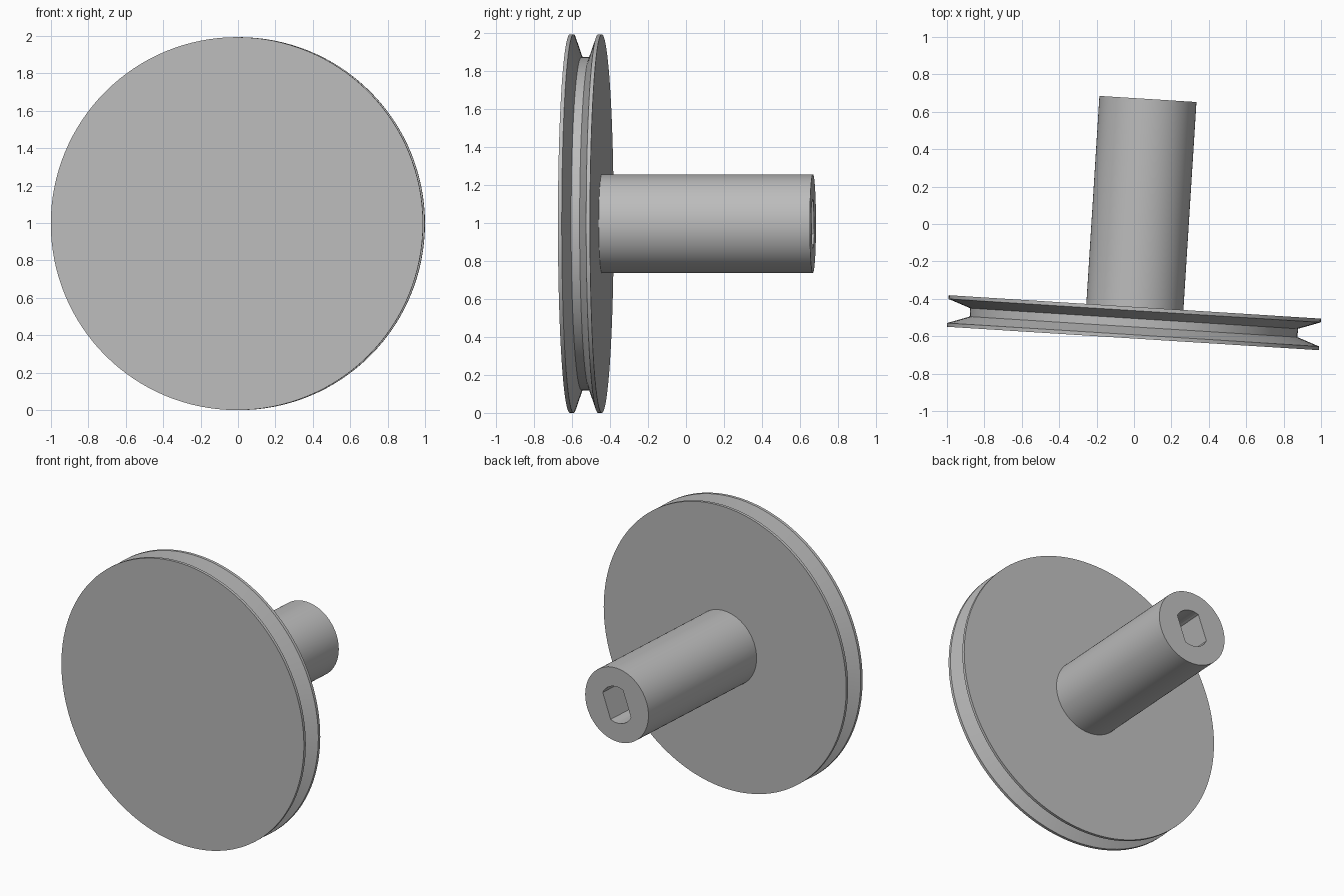
import bpy, bmesh, math
from mathutils import Matrix, Vector

if "Cube" in bpy.data.objects:
    bpy.data.objects.remove(bpy.data.objects["Cube"])

R = 0.997             # flange radius
YAW = math.radians(-3.6)
PLACE = Matrix.Translation((-0.006, -0.612, R)) @ Matrix.Rotation(YAW, 4, 'Z')

grey = bpy.data.materials.new("plain_grey")
grey.diffuse_color = (0.5, 0.5, 0.5, 1)
grey.use_nodes = True
grey.node_tree.nodes["Principled BSDF"].inputs["Base Color"].default_value = grey.diffuse_color


def finish(name, bm):
    bmesh.ops.recalc_face_normals(bm, faces=bm.faces)
    me = bpy.data.meshes.new(name)
    bm.to_mesh(me)
    bm.free()
    me.materials.append(grey)
    ob = bpy.data.objects.new(name, me)
    bpy.context.collection.objects.link(ob)
    ob.matrix_world = PLACE
    return ob


def lathe(name, profile, n=128):
    """Spin (radius, y) points around the local y axis and cap both ends."""
    bm = bmesh.new()
    rings = [[bm.verts.new((r * math.cos(2 * math.pi * i / n), y,
                            r * math.sin(2 * math.pi * i / n)))
              for i in range(n)] for r, y in profile]
    for a, b in zip(rings, rings[1:]):
        for i in range(n):
            j = (i + 1) % n
            bm.faces.new((a[i], a[j], b[j], b[i]))
    bm.faces.new(rings[0])
    bm.faces.new(rings[-1])
    return finish(name, bm)


def smooth(ob):
    bpy.ops.object.select_all(action='DESELECT')
    ob.select_set(True)
    bpy.context.view_layer.objects.active = ob
    bpy.ops.object.shade_smooth_by_angle(angle=math.radians(25))


# Grooved pulley wheel
wheel = lathe("pulley_wheel", [(R, 0), (R, 0.02), (0.878, 0.062), (0.878, 0.107),
                               (R, 0.149), (R, 0.169)])
smooth(wheel)

# Shaft
shaft = lathe("shaft", [(0.26, 0.165), (0.26, 1.283)], 96)

# Socket cutter: circle with two flats, tilted around the axis
r, half, tilt, depth = 0.128, 0.089, math.radians(20.5), 0.6
a0 = math.asin(half / r)
angles = [-a0 + 2 * a0 * k / 12 for k in range(13)]
outline = [(s * r * math.sin(a), s * r * math.cos(a)) for s in (1, -1) for a in angles]
turn = Matrix.Rotation(tilt, 4, 'Y')
bm = bmesh.new()
loop = [bm.verts.new(turn @ Vector((x, 1.283 - depth, z))) for x, z in outline]
base = bm.faces.new(loop)
ext = bmesh.ops.extrude_face_region(bm, geom=[base])
bmesh.ops.translate(bm, vec=(0, depth + 0.1, 0),
                    verts=[v for v in ext["geom"] if isinstance(v, bmesh.types.BMVert)])
cutter = finish("socket_cutter", bm)
cutter.hide_render = True
cutter.hide_viewport = True

# Cut the socket into the shaft end
smooth(shaft)
cut = shaft.modifiers.new("socket", 'BOOLEAN')
cut.object = cutter
cut.operation = 'DIFFERENCE'
cut.solver = 'EXACT'
bpy.context.view_layer.update()
mesh = bpy.data.meshes.new_from_object(
    shaft.evaluated_get(bpy.context.evaluated_depsgraph_get()))
shaft.modifiers.clear()
shaft.data = mesh
bpy.data.objects.remove(cutter)
smooth(shaft)
